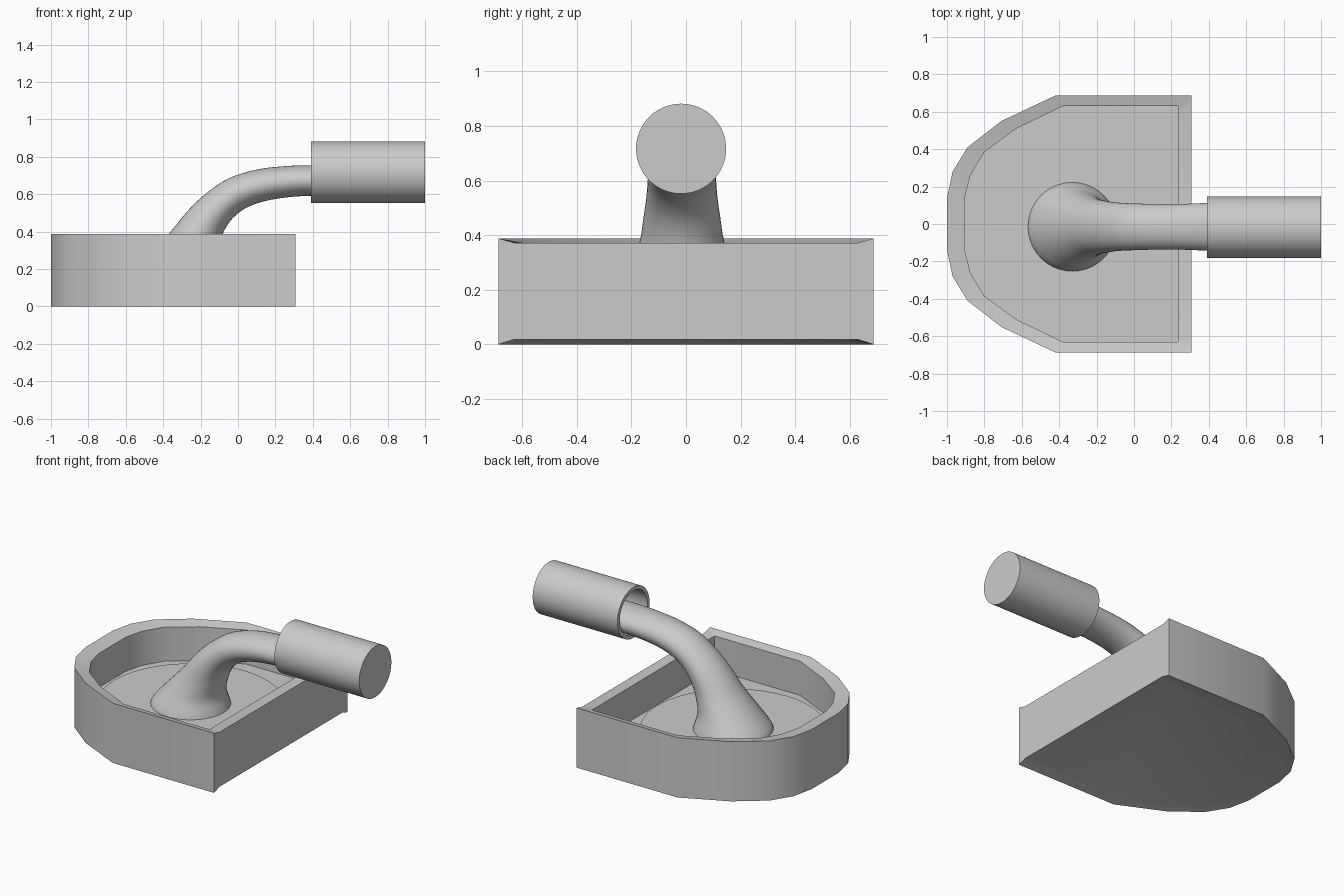
import bpy, bmesh, math
from mathutils import Vector

if "Cube" in bpy.data.objects:
    bpy.data.objects.remove(bpy.data.objects["Cube"])


def finish(name, bm, angle=30):
    bmesh.ops.recalc_face_normals(bm, faces=bm.faces[:])
    me = bpy.data.meshes.new(name)
    bm.to_mesh(me)
    bm.free()
    ob = bpy.data.objects.new(name, me)
    bpy.context.collection.objects.link(ob)
    bpy.ops.object.select_all(action='DESELECT')
    ob.select_set(True)
    bpy.context.view_layer.objects.active = ob
    bpy.ops.object.shade_smooth_by_angle(angle=math.radians(angle))
    return ob


def loft(name, rings, angle=30):
    """Skin closed rings of points and cap both ends."""
    bm = bmesh.new()
    vr = [[bm.verts.new(p) for p in r] for r in rings]
    n = len(vr[0])
    for a, b in zip(vr, vr[1:]):
        for i in range(n):
            j = (i + 1) % n
            bm.faces.new((a[i], a[j], b[j], b[i]))
    bm.faces.new(vr[0])
    bm.faces.new(vr[-1])
    return finish(name, bm, angle)


# D-shaped tray: half outlines mirrored across y
def mirrored(half):
    return half + [(x, -y) for x, y in reversed(half)]


outer = mirrored([(.308, .63), (.308, .687), (-.42, .687), (-.71, .55),
                  (-.89, .41), (-.97, .28), (-1, .14)])
inner = mirrored([(.235, .60), (.235, .63), (-.38, .63), (-.63, .51),
                  (-.80, .385), (-.875, .26), (-.905, .14)])


def ring(pts, z, mid=None):
    # the first and last points lie on the straight end, which dips slightly
    last = len(pts) - 1
    return [(x, y, mid if mid is not None and i in (0, last) else z)
            for i, (x, y) in enumerate(pts)]


FLOOR = .15
loft("tray", [ring(inner, .018), ring(outer, 0, .018), ring(outer, .388, .372),
              ring(inner, .372), ring(inner, FLOOR)])

# Low round plate on the tray floor
CX, CY = -.33, -.015


def circle(r, z, n=64):
    return [(CX + r * math.cos(2 * math.pi * i / n),
             CY + r * math.sin(2 * math.pi * i / n), z) for i in range(n)]


loft("floor_plate", [circle(.55, FLOOR - .01), circle(.55, FLOOR + .008)])

# Flared neck: upper x,z / lower x,z / half width of each section
sections = [
    (-.57, .15, -.09, .15, .24), (-.55, .19, -.10, .185, .228),
    (-.47, .28, -.118, .26, .19), (-.37, .388, -.09, .365, .155),
    (-.27, .51, -.06, .43, .14), (-.17, .605, -.02, .48, .13),
    (-.05, .685, .04, .525, .125), (.10, .732, .13, .56, .122),
    (.25, .750, .25, .582, .122), (.39, .755, .39, .592, .127),
    (.60, .755, .60, .592, .13)]


def catmull(keys, steps):
    k = [Vector(s) for s in keys]
    k = [2 * k[0] - k[1]] + k + [2 * k[-1] - k[-2]]
    out = []
    for a, b, c, d in zip(k, k[1:], k[2:], k[3:]):
        for s in range(steps):
            t = s / steps
            out.append(.5 * (2 * b + (c - a) * t + (2 * a - 5 * b + 4 * c - d) * t * t
                             + (3 * b - a - 3 * c + d) * t ** 3))
    return out + [k[-2]]


rings = []
for ux, uz, lx, lz, hy in catmull(sections, 4):
    mid = Vector(((ux + lx) / 2, CY, (uz + lz) / 2))
    up = Vector(((ux - lx) / 2, 0, (uz - lz) / 2))
    rings.append([mid + up * math.cos(a) + Vector((0, hy, 0)) * math.sin(a)
                  for a in (2 * math.pi * i / 40 for i in range(40))])
loft("curved_neck", rings, 50)

# Sleeve: open at the neck end, closed at the far end
profile = [(.95, .142), (.39, .142), (.39, .165), (1.0, .165)]
loft("end_sleeve", [[(x, -.018 + r * math.cos(2 * math.pi * i / 64),
                      .717 + r * math.sin(2 * math.pi * i / 64)) for i in range(64)]
                    for x, r in profile])
